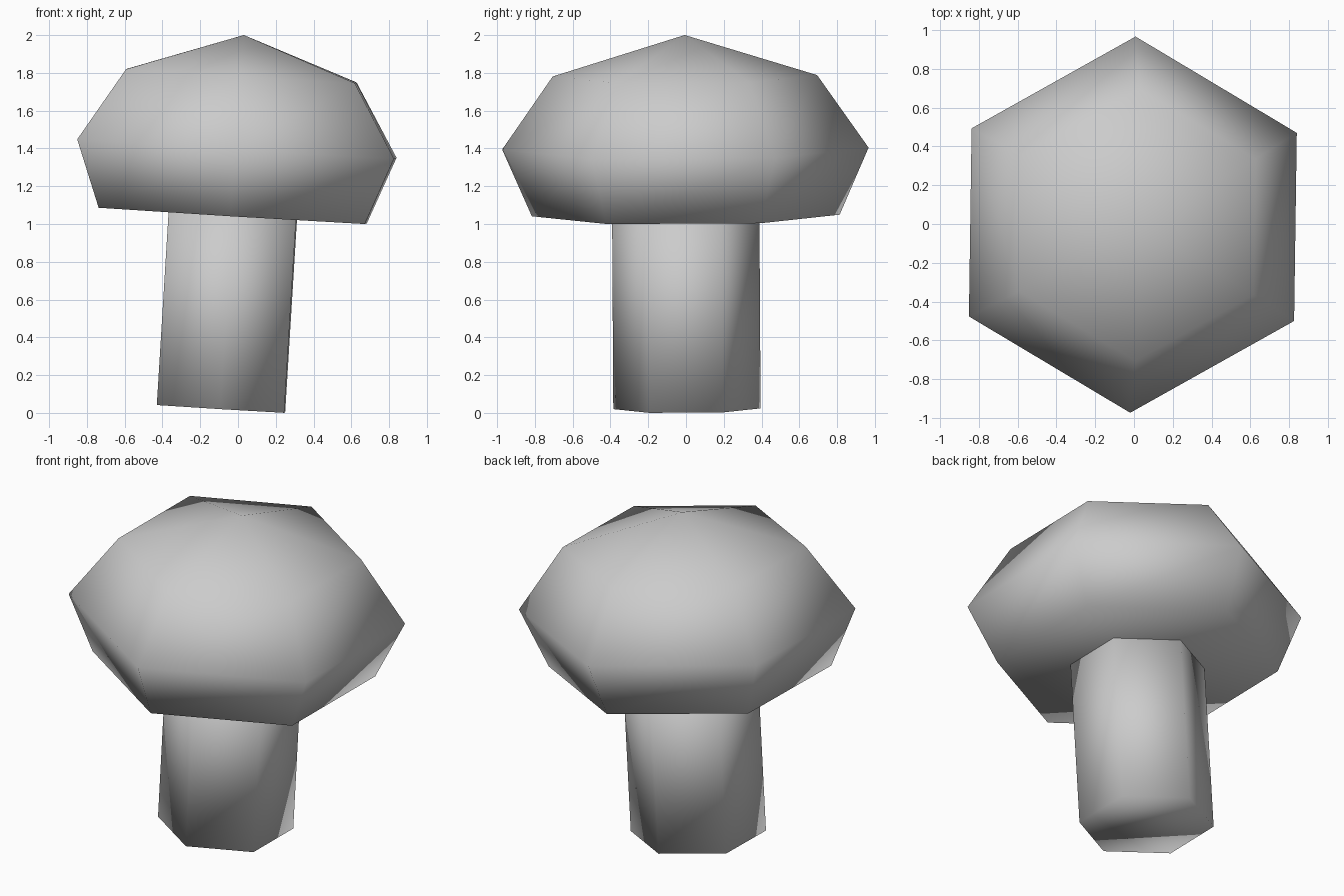
import bpy
from math import cos, sin, pi, radians

old = bpy.data.objects.get("Cube")
if old:
    bpy.data.objects.remove(old, do_unlink=True)

SIDES = 6
grey = bpy.data.materials.new("light grey")
grey.use_nodes = True
colour = (0.6, 0.6, 0.6, 1)
grey.diffuse_color = colour
grey.node_tree.nodes["Principled BSDF"].inputs["Base Color"].default_value = colour


def lathe(name, rings, apex=None):
    """Stack six-sided rings of (radius, height), closed below, flat or pointed on top."""
    verts = [(r * cos(pi / 2 + i * 2 * pi / SIDES), r * sin(pi / 2 + i * 2 * pi / SIDES), z)
             for r, z in rings for i in range(SIDES)]
    faces = [tuple(reversed(range(SIDES)))]
    for k in range(len(rings) - 1):
        a, b = k * SIDES, (k + 1) * SIDES
        for i in range(SIDES):
            j = (i + 1) % SIDES
            faces.append((a + i, a + j, b + j, b + i))
    top = (len(rings) - 1) * SIDES
    if apex is None:
        faces.append(tuple(range(top, top + SIDES)))
    else:
        verts.append((0, 0, apex))
        faces += [(top + i, top + (i + 1) % SIDES, len(verts) - 1) for i in range(SIDES)]
    mesh = bpy.data.meshes.new(name)
    mesh.from_pydata(verts, [], faces)
    mesh.materials.append(grey)
    mesh.shade_smooth()
    obj = bpy.data.objects.new(name, mesh)
    bpy.context.collection.objects.link(obj)
    # The whole mushroom leans slightly
    obj.location = (-0.09, 0.005, 0.022)
    obj.rotation_euler = (radians(0.3), radians(3.5), radians(-0.8))
    return obj


# Stem, ending just inside the cap
lathe("mushroom_stem", [(0.39, 0), (0.39, 1.08)])

# Cap: underside, widest rim, shoulder, pointed crown
lathe("mushroom_cap", [(0.815, 1.025), (0.97, 1.38), (0.7, 1.766)], apex=1.982)
